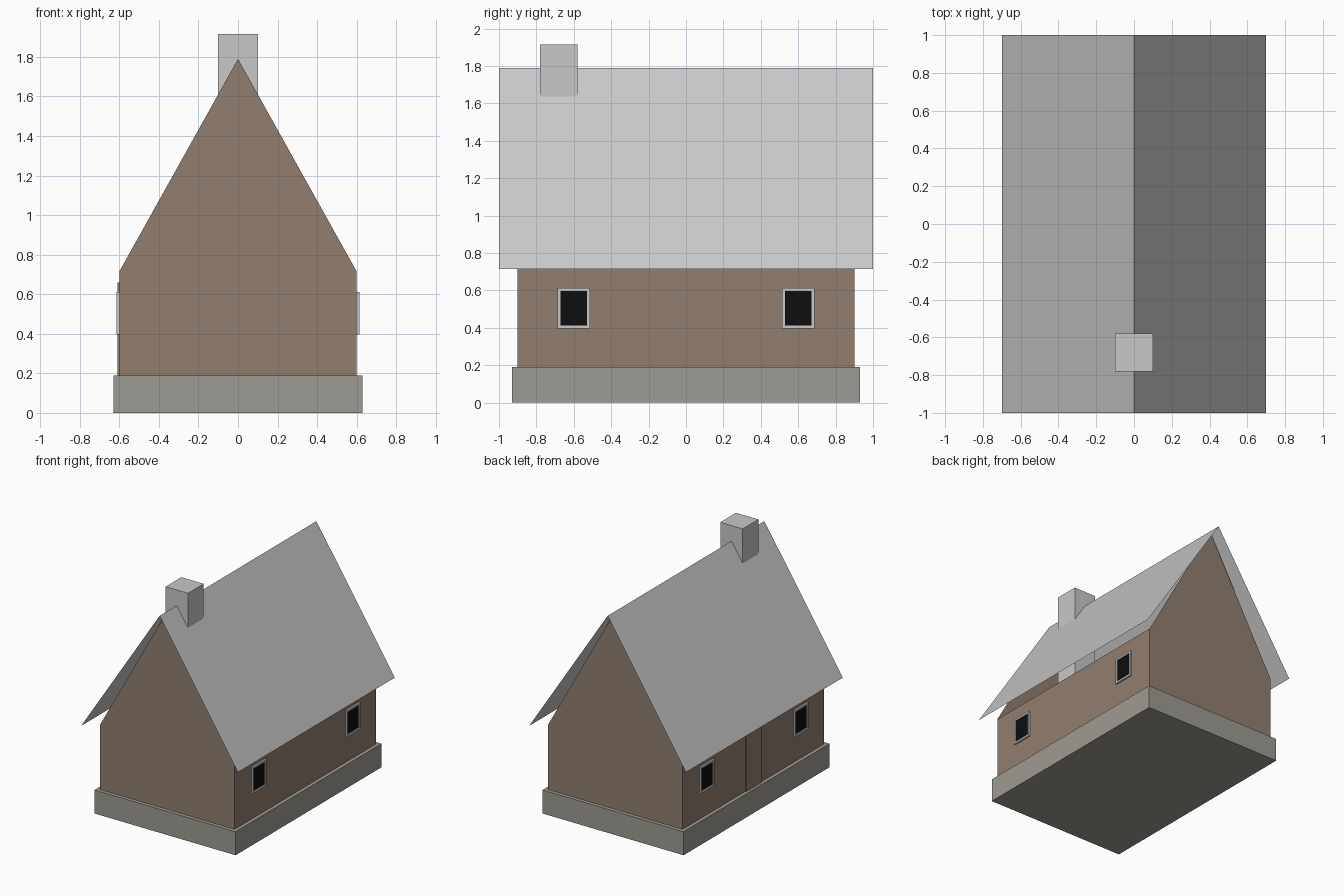
import bpy, bmesh

if "Cube" in bpy.data.objects:
    bpy.data.objects.remove(bpy.data.objects["Cube"])


def srgb(r, g, b):
    f = lambda v: v / 12.92 if v <= 0.04045 else ((v + 0.055) / 1.055) ** 2.4
    return (f(r / 255), f(g / 255), f(b / 255), 1.0)


def material(name, rgb):
    m = bpy.data.materials.new(name)
    m.diffuse_color = srgb(*rgb)
    m.use_nodes = True
    m.node_tree.nodes["Principled BSDF"].inputs["Base Color"].default_value = m.diffuse_color
    return m


GREY = material("light_grey", (200, 200, 200))
BROWN = material("wall_brown", (145, 127, 111))
STONE = material("foundation_stone", (158, 155, 147))
BLACK = material("window_black", (14, 14, 15))


def finish(name, bm, mat):
    me = bpy.data.meshes.new(name)
    bm.to_mesh(me)
    bm.free()
    me.materials.append(mat)
    ob = bpy.data.objects.new(name, me)
    bpy.context.collection.objects.link(ob)
    return ob


def add_box(bm, lo, hi):
    verts = bmesh.ops.create_cube(bm, size=1)["verts"]
    for v in verts:
        for i in range(3):
            v.co[i] = lo[i] if v.co[i] < 0 else hi[i]


def box(name, lo, hi, mat):
    bm = bmesh.new()
    add_box(bm, lo, hi)
    return finish(name, bm, mat)


EAVE, RIDGE = 0.715, 1.79

# Stone foundation
box("foundation", (-0.63, -0.93, 0), (0.63, 0.93, 0.19), STONE)

# Walls: gable profile drawn along y, open under the roof
profile = [(-0.6, EAVE), (-0.6, 0.19), (0.6, 0.19), (0.6, EAVE), (0, RIDGE)]
bm = bmesh.new()
front = [bm.verts.new((x, -0.9, z)) for x, z in profile]
back = [bm.verts.new((x, 0.9, z)) for x, z in profile]
bm.faces.new(front)
bm.faces.new(back[::-1])
for i in range(3):
    bm.faces.new((front[i + 1], front[i], back[i], back[i + 1]))
finish("walls", bm, BROWN)

# Roof: thin folded sheet overhanging the walls
bm = bmesh.new()
rows = [[bm.verts.new((x, y, z)) for x, z in ((-0.7, EAVE), (0, RIDGE), (0.7, EAVE))]
        for y in (-1, 1)]
for i in range(2):
    bm.faces.new((rows[0][i], rows[0][i + 1], rows[1][i + 1], rows[1][i]))
finish("roof", bm, GREY)

# Chimney running down inside the house
box("chimney", (-0.1, -0.78, 0.19), (0.1, -0.58, 1.915), GREY)

# Door on the left side
box("door", (-0.608, -0.1, 0.19), (-0.6, 0.1, 0.66), BROWN)

# Windows: frame of four bars and a dark pane, two on each side
Z0, Z1, HALF, BAR = 0.397, 0.612, 0.0875, 0.016
for side, s in (("left", -1), ("right", 1)):
    for end, yc in (("front", -0.6), ("back", 0.6)):
        xa, xb = sorted((s * 0.6, s * 0.614))
        y0, y1 = yc - HALF, yc + HALF
        bm = bmesh.new()
        add_box(bm, (xa, y0, Z0), (xb, y1, Z0 + BAR))
        add_box(bm, (xa, y0, Z1 - BAR), (xb, y1, Z1))
        add_box(bm, (xa, y0, Z0 + BAR), (xb, y0 + BAR, Z1 - BAR))
        add_box(bm, (xa, y1 - BAR, Z0 + BAR), (xb, y1, Z1 - BAR))
        finish(f"window_frame_{side}_{end}", bm, GREY)
        pa, pb = sorted((s * 0.6, s * 0.606))
        box(f"window_pane_{side}_{end}", (pa, y0 + BAR, Z0 + BAR),
            (pb, y1 - BAR, Z1 - BAR), BLACK)
